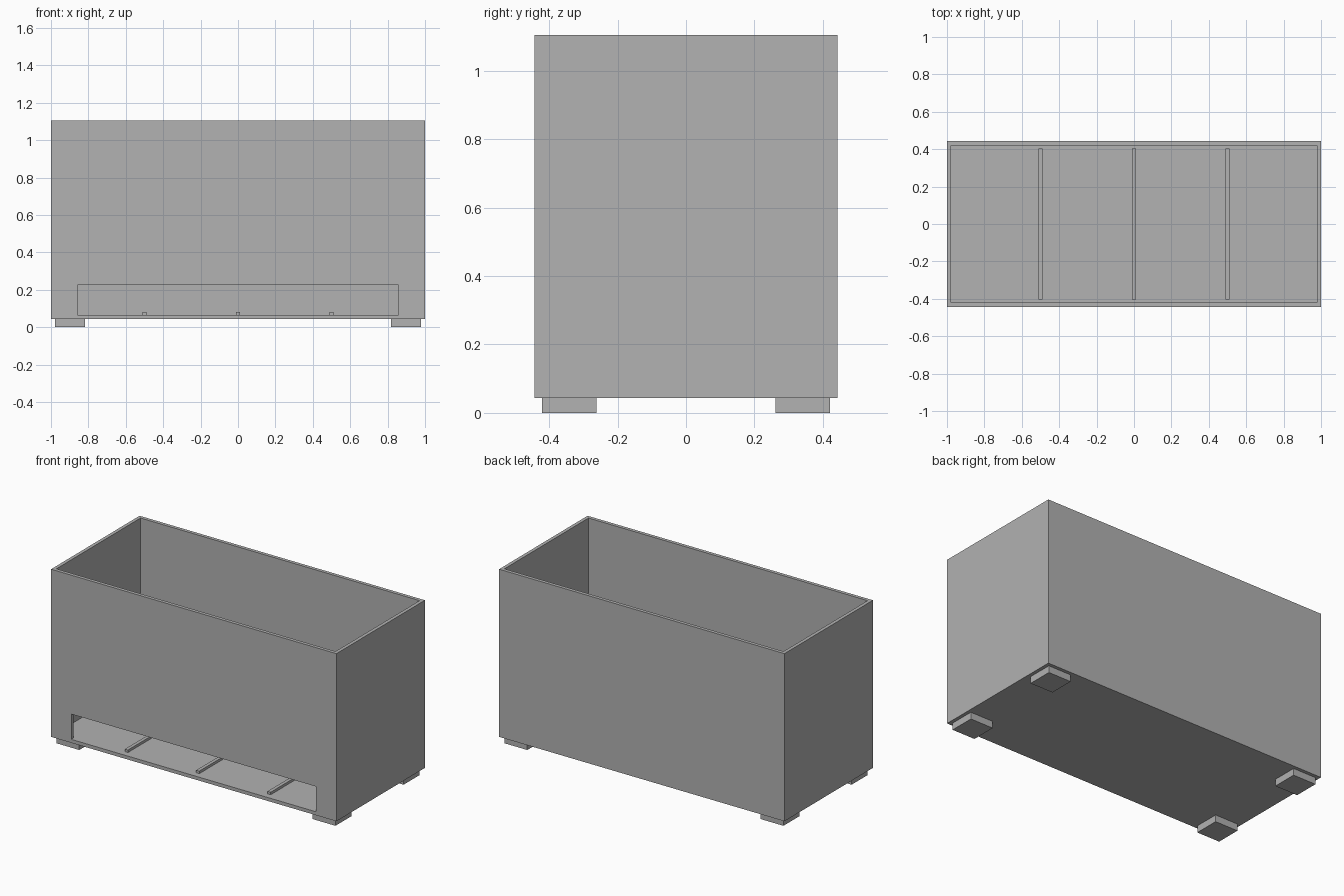
import bpy
import bmesh
from mathutils import Matrix, Vector

cube = bpy.data.objects.get("Cube")
if cube:
    bpy.data.objects.remove(cube, do_unlink=True)

# Dimensions
HALF_X, HALF_Y = 1.0, 0.443
BASE, TOP = 0.043, 1.105
WALL = 0.022
FLOOR_TOP = BASE + WALL
SLOT_HALF, SLOT_TOP = 0.858, 0.225

# Single plain grey finish
grey = bpy.data.materials.new("plain grey")
grey.use_nodes = True
colour = (0.445, 0.445, 0.445, 1.0)
grey.diffuse_color = colour
grey.node_tree.nodes["Principled BSDF"].inputs["Base Color"].default_value = colour


def boxes(name, bounds):
    """One object made of boxes, each given by its low and high corners."""
    bm = bmesh.new()
    for low, high in bounds:
        low, high = Vector(low), Vector(high)
        place = Matrix.Translation((low + high) / 2) @ Matrix.Diagonal((*(high - low), 1))
        bmesh.ops.create_cube(bm, size=1, matrix=place)
    mesh = bpy.data.meshes.new(name)
    bm.to_mesh(mesh)
    bm.free()
    mesh.materials.append(grey)
    obj = bpy.data.objects.new(name, mesh)
    bpy.context.collection.objects.link(obj)
    return obj


def cut(target, cutter):
    mod = target.modifiers.new(cutter.name, "BOOLEAN")
    mod.operation = "DIFFERENCE"
    mod.solver = "EXACT"
    mod.object = cutter
    cutter.hide_render = True
    cutter.hide_viewport = True
    cutter.display_type = "WIRE"


# Open-topped shell with a solid floor
shell = boxes("box_shell", [((-HALF_X, -HALF_Y, BASE), (HALF_X, HALF_Y, TOP))])
inner_x, inner_y = HALF_X - WALL, HALF_Y - WALL
cavity = boxes("cavity_cutter", [((-inner_x, -inner_y, FLOOR_TOP), (inner_x, inner_y, TOP + 0.1))])
cut(shell, cavity)

# Long slot in the front wall, level with the floor
slot = boxes("slot_cutter", [((-SLOT_HALF, -HALF_Y - 0.1, FLOOR_TOP), (SLOT_HALF, -0.3, SLOT_TOP))])
cut(shell, slot)

# Low ribs across the floor
for side, x in (("right", -0.5), ("middle", 0), ("left", 0.5)):
    boxes(f"floor_rib_{side}", [((x - WALL / 2, -0.403, FLOOR_TOP), (x + WALL / 2, 0.403, 0.081))])

# Four square feet, set in from the corners
FOOT = 0.16
for x_name, sx in (("left", 1), ("right", -1)):
    for y_name, sy in (("front", -1), ("back", 1)):
        cx, cy = sx * (inner_x - FOOT / 2), sy * (inner_y - FOOT / 2)
        boxes(f"foot_{y_name}_{x_name}", [((cx - FOOT / 2, cy - FOOT / 2, 0),
                                           (cx + FOOT / 2, cy + FOOT / 2, BASE))])
